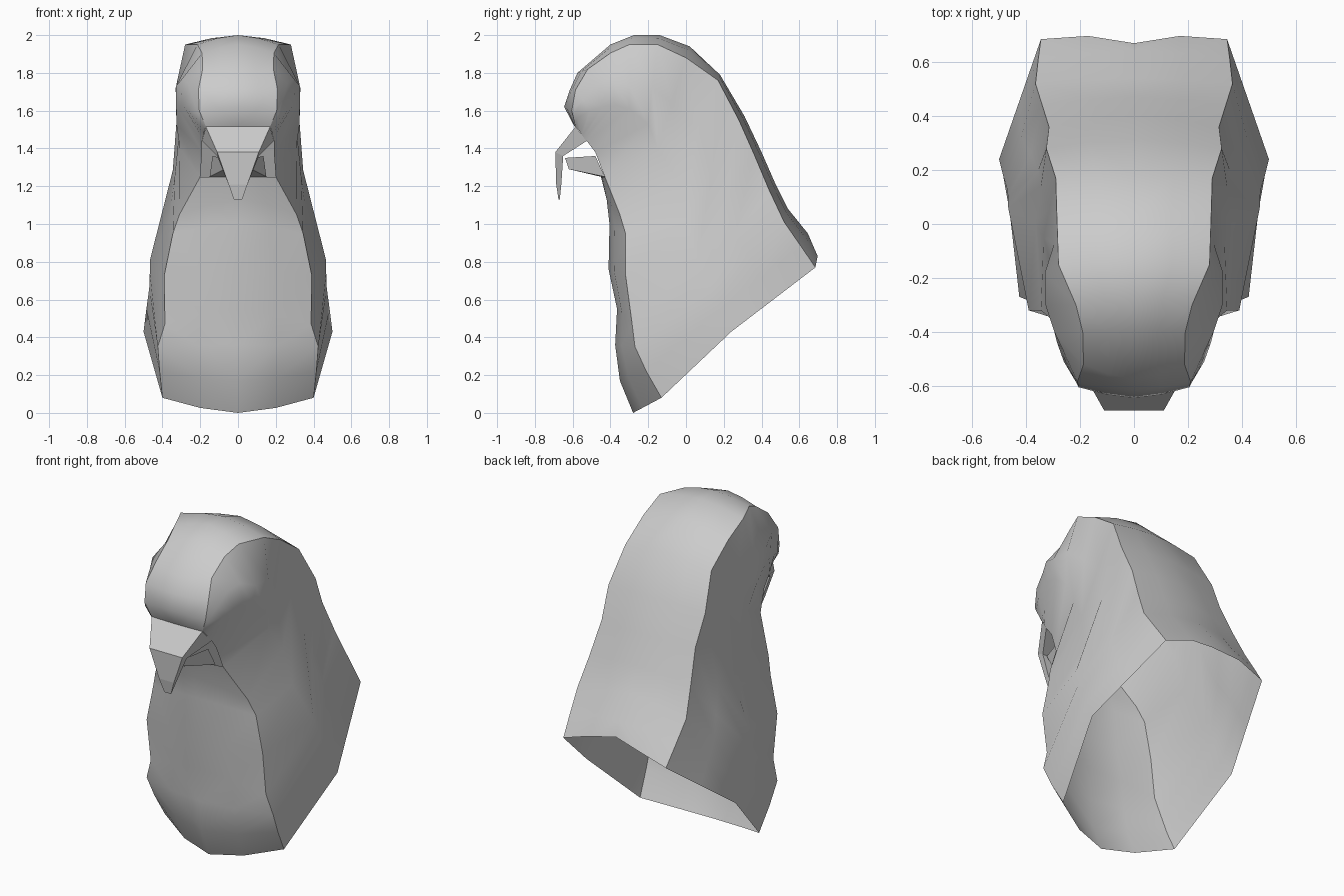
import bpy
import bmesh
from mathutils import Vector

default_cube = bpy.data.objects.get("Cube")
if default_cube:
    bpy.data.objects.remove(default_cube, do_unlink=True)

grey = bpy.data.materials.new("plain_grey")
grey.use_nodes = True
grey.diffuse_color = (.6, .6, .6, 1)
grey.node_tree.nodes["Principled BSDF"].inputs["Base Color"].default_value = (.6, .6, .6, 1)


def sheet(name, rows, smooth=True):
    """Skin a grid of points for the left half and mirror it to the right."""
    bm = bmesh.new()
    grid = [[bm.verts.new(point) for point in row] for row in rows]
    for low, high in zip(grid, grid[1:]):
        for a, b, c, d in zip(low, low[1:], high[1:], high):
            bm.faces.new((a, b, c, d))
    bmesh.ops.remove_doubles(bm, verts=bm.verts[:], dist=.0005)
    for face in bm.faces:
        face.smooth = smooth
    mesh = bpy.data.meshes.new(name)
    bm.to_mesh(mesh)
    bm.free()
    mesh.materials.append(grey)
    obj = bpy.data.objects.new(name, mesh)
    bpy.context.collection.objects.link(obj)
    mirror = obj.modifiers.new("mirror_halves", 'MIRROR')
    mirror.use_clip = True
    mirror.merge_threshold = .001


def centre(y, z):
    return Vector((0, y, z))


def rounded(middle, edge):
    """Point halfway out from the centre line, on a gentle curve."""
    point = middle.lerp(edge, .33)
    point.x = edge.x / 2
    return point


def points(values):
    return [Vector(value) for value in values]


# Crease between breast and side, from the base up to the brow
front_crease = points([
    (.4, -.13, .08), (.415, -.21, .22), (.425, -.27, .35), (.387, -.285, .47),
    (.39, -.32, .73), (.345, -.32, .95), (.31, -.35, 1.05), (.2, -.43, 1.25),
    (.19, -.48, 1.38), (.19, -.525, 1.44), (.187, -.54, 1.455),
    (.183, -.55, 1.47), (.18, -.56, 1.485), (.175, -.57, 1.5),
    (.17, -.585, 1.515)])

# Widest line of the flank and cheek
flank = points([
    (.5, .24, .43), (.485, .18, .55), (.47, .13, .66), (.467, .1, .74),
    (.466, .06, .81), (.365, 0, 1.02), (.335, -.05, 1.25), (.308, -.15, 1.4),
    (.326, -.2, 1.53), (.315, -.3, 1.61), (.3, -.38, 1.63),
    (.285, -.44, 1.62), (.26, -.51, 1.6), (.22, -.575, 1.56),
    (.17, -.585, 1.515)])

# Crease between side and back, over the crown to the brow
back_crease = points([
    (.345, .685, .77), (.355, .61, .88), (.365, .52, 1.01),
    (.34, .44, 1.18), (.315, .36, 1.37), (.325, .28, 1.55), (.29, .17, 1.76),
    (.285, 0, 1.88), (.28, -.15, 1.95), (.215, -.3, 1.95), (.19, -.4, 1.905),
    (.187, -.52, 1.82), (.21, -.585, 1.71), (.205, -.605, 1.6),
    (.17, -.585, 1.515)])

# Centre lines of breast and back
breast_line = [centre(*p) for p in (
    (-.28, 0), (-.35, .17), (-.375, .36), (-.365, .55),
    (-.41, .76), (-.405, 1), (-.42, 1.13), (-.45, 1.25))]
back_line = [centre(*p) for p in (
    (.67, .86), (.645, .95), (.54, 1.08), (.47, 1.22), (.4, 1.38),
    (.31, 1.57), (.18, 1.79), (.02, 1.94), (-.14, 2), (-.275, 2),
    (-.4, 1.95), (-.575, 1.8), (-.615, 1.71), (-.645, 1.62), (-.59, 1.515))]

# Line between flank and back: hollow at the waist, fuller around the eyes
temple = [a.lerp(b, .5) for a, b in zip(flank, back_crease)]
for row, point in {3: (.385, .26, .94), 4: (.355, .2, 1.08),
                   8: (.33, -.18, 1.72), 9: (.328, -.3, 1.73),
                   10: (.295, -.4, 1.77), 11: (.262, -.47, 1.74)}.items():
    temple[row] = Vector(point)

# Open shell of the bust in three smooth panels with hard seams
sheet("breast_panel", [(m, rounded(m, e), e)
                       for m, e in zip(breast_line, front_crease)])
sheet("side_panels", list(zip(front_crease, flank, temple, back_crease)))
back_rows = [[e, rounded(m, e), m] for m, e in zip(back_line, back_crease)]
back_rows[0][1] = Vector((.17, .697, .83))  # flared corner of the back hem
sheet("back_and_crown", back_rows)

# Hooked upper beak, from its tip up to the brow: front face, rim, palate
beak_rows = []
for half_width, front_y, front_z, under_y, under_z, under_width in (
        (.022, -.675, 1.13, -.668, 1.13, .02),
        (.05, -.687, 1.21, -.66, 1.21, .05),
        (.11, -.692, 1.38, -.65, 1.36, .11),
        (.17, -.585, 1.515, -.525, 1.44, .19)):
    beak_rows.append((centre(front_y, front_z),
                      Vector((half_width, front_y, front_z)),
                      Vector((under_width, under_y, under_z)),
                      centre(under_y, under_z)))
sheet("upper_beak", beak_rows, smooth=False)

# Tray shaped lower beak, open at the top
sheet("lower_beak", [
    points([(0, -.45, 1.25), (.15, -.43, 1.25), (.135, -.48, 1.36)]),
    points([(0, -.62, 1.29), (.07, -.62, 1.29), (.09, -.64, 1.35)]),
], smooth=False)
